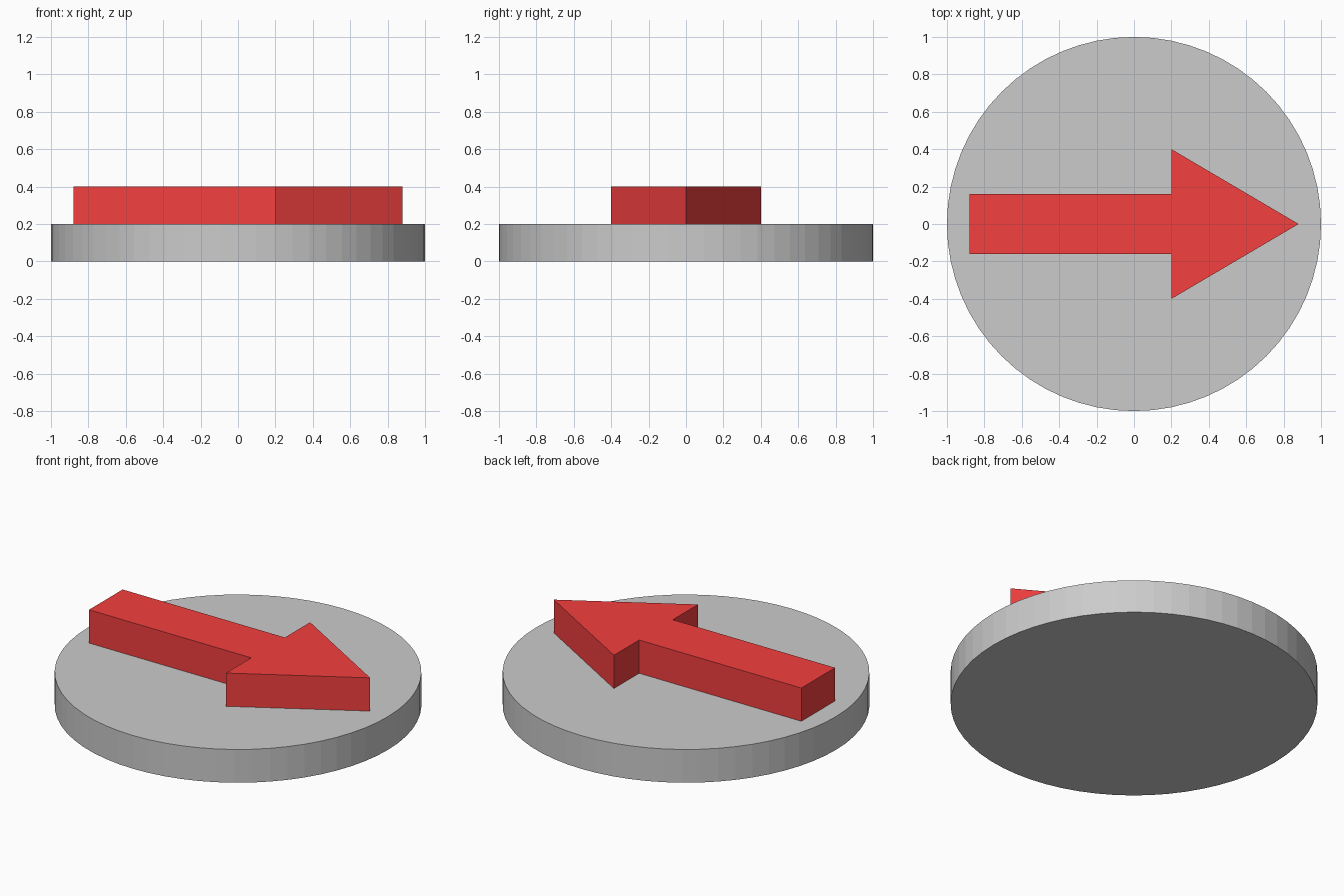
import bpy, bmesh

if "Cube" in bpy.data.objects:
    bpy.data.objects.remove(bpy.data.objects["Cube"])

# Round base disc, flat-faced rim
bpy.ops.mesh.primitive_cylinder_add(vertices=64, radius=1.0, depth=0.2, location=(0, 0, 0.1))
bpy.context.object.name = "base_disc"

# Arrow: half outline mirrored across y = 0, then extruded upward
half = [(0.2, 0.4), (0.2, 0.16), (-0.88, 0.16)]
outline = [(0.88, 0.0)] + half + [(x, -y) for x, y in reversed(half)]
bm = bmesh.new()
face = bm.faces.new([bm.verts.new((x, y, 0.2)) for x, y in outline])
top = bmesh.ops.extrude_face_region(bm, geom=[face], use_keep_orig=True)["geom"]
bmesh.ops.translate(bm, vec=(0, 0, 0.2), verts=[g for g in top if isinstance(g, bmesh.types.BMVert)])
bmesh.ops.recalc_face_normals(bm, faces=bm.faces)
mesh = bpy.data.meshes.new("arrow")
bm.to_mesh(mesh)
bm.free()
arrow = bpy.data.objects.new("arrow", mesh)
bpy.context.collection.objects.link(arrow)

# Red paint
red = bpy.data.materials.new("red")
red.diffuse_color = (0.9, 0.05, 0.05, 1)
red.use_nodes = True
red.node_tree.nodes["Principled BSDF"].inputs["Base Color"].default_value = red.diffuse_color
mesh.materials.append(red)
